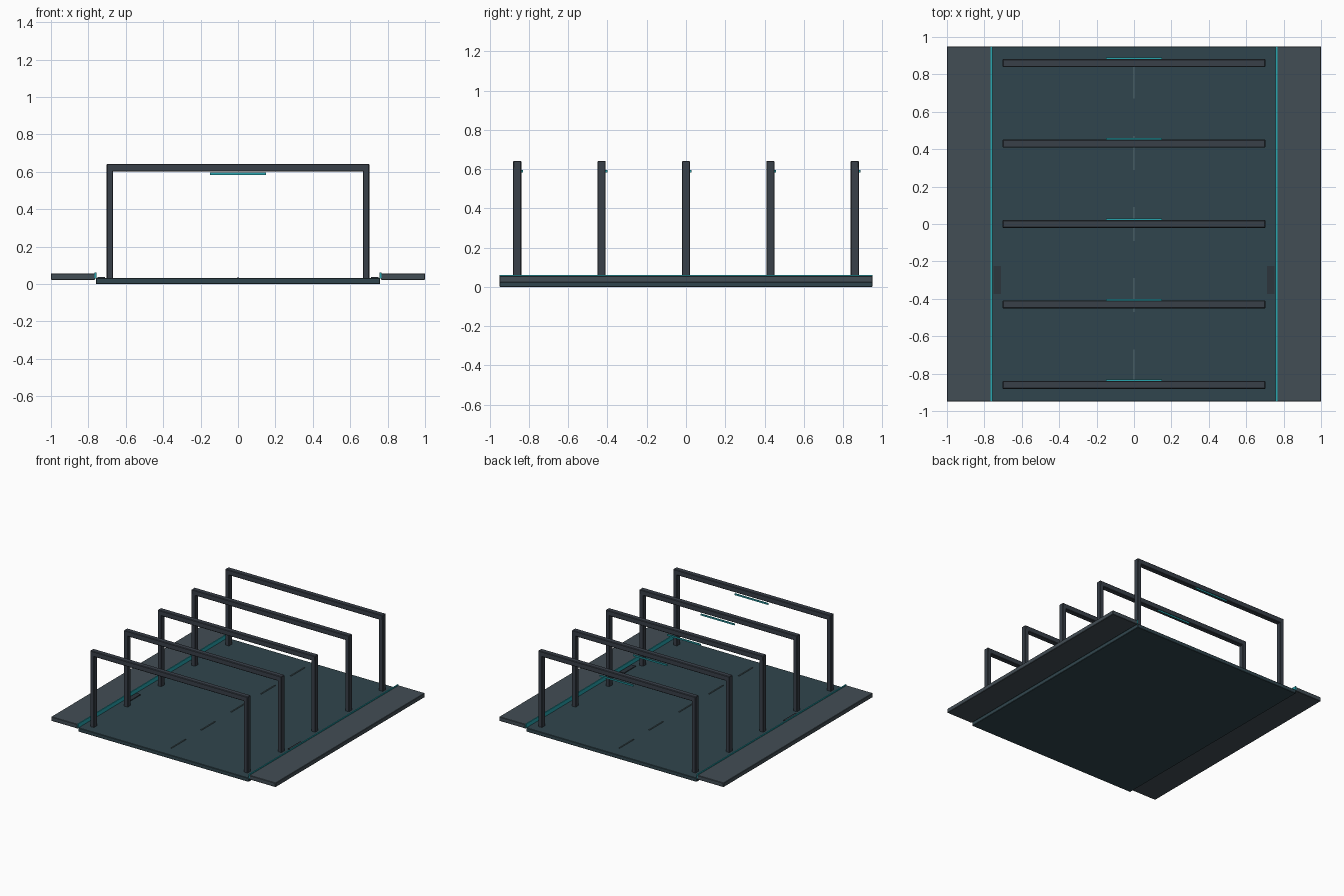
import bpy

if "Cube" in bpy.data.objects:
    bpy.data.objects.remove(bpy.data.objects["Cube"])


def material(name, rgb):
    m = bpy.data.materials.new(name)
    m.diffuse_color = (*rgb, 1)
    m.use_nodes = True
    m.node_tree.nodes["Principled BSDF"].inputs["Base Color"].default_value = m.diffuse_color
    return m


ROAD = material("asphalt", (0.03, 0.06, 0.075))
WALK = material("paving", (0.055, 0.075, 0.09))
FRAME = material("frame_metal", (0.04, 0.05, 0.065))
GLOW = material("cyan_light", (0.02, 0.38, 0.43))
PAINT = material("lane_paint", (0.10, 0.16, 0.18))
GRATE = material("grate_metal", (0.025, 0.035, 0.045))


def box(name, x, y, z, mat, bevel=0.0):
    """Box from (min, max) ranges on each axis."""
    lo, hi = zip(x, y, z)
    bpy.ops.mesh.primitive_cube_add(
        size=1, location=[(a + b) / 2 for a, b in zip(lo, hi)])
    ob = bpy.context.object
    ob.name = name
    ob.scale = [b - a for a, b in zip(lo, hi)]
    bpy.ops.object.transform_apply(location=False, rotation=False, scale=True)
    ob.data.materials.append(mat)
    if bevel:
        mod = ob.modifiers.new("edge_bevel", 'BEVEL')
        mod.width = bevel
        mod.segments = 1
    return ob


def pair(name, x, y, z, mat, bevel=0.0):
    """The same box on the left and right sides."""
    box("right_" + name, x, y, z, mat, bevel)
    box("left_" + name, (-x[1], -x[0]), y, z, mat, bevel)


LENGTH = (-0.95, 0.95)
TOP = 0.031

# Road deck, raised sidewalks, lit curb edges and drain grates
box("road_deck", (-0.76, 0.76), LENGTH, (0, TOP), ROAD, 0.003)
pair("sidewalk", (0.765, 1.0), LENGTH, (0.022, 0.056), WALK, 0.003)
pair("curb_light", (0.757, 0.766), LENGTH, (0.03, 0.062), GLOW)
pair("drain_grate", (0.71, 0.75), (-0.375, -0.225), (0.029, 0.037), GRATE)

# Dashed centre line
for i in range(-2, 3):
    y = 0.38 * i
    box("lane_dash", (-0.004, 0.004), (y - 0.09, y + 0.09), (0.029, 0.037), PAINT)

# Overhead portal frames, each with a light strip under the back edge
for i in range(-2, 3):
    y = 0.43 * i
    depth = (y - 0.021, y + 0.021)
    pair("frame_post", (0.668, 0.702), depth, (0.028, 0.61), FRAME, 0.003)
    box("frame_beam", (-0.702, 0.702), depth, (0.60, 0.642), FRAME, 0.004)
    box("light_strip", (-0.15, 0.15), (y + 0.021, y + 0.029), (0.583, 0.595), GLOW)
